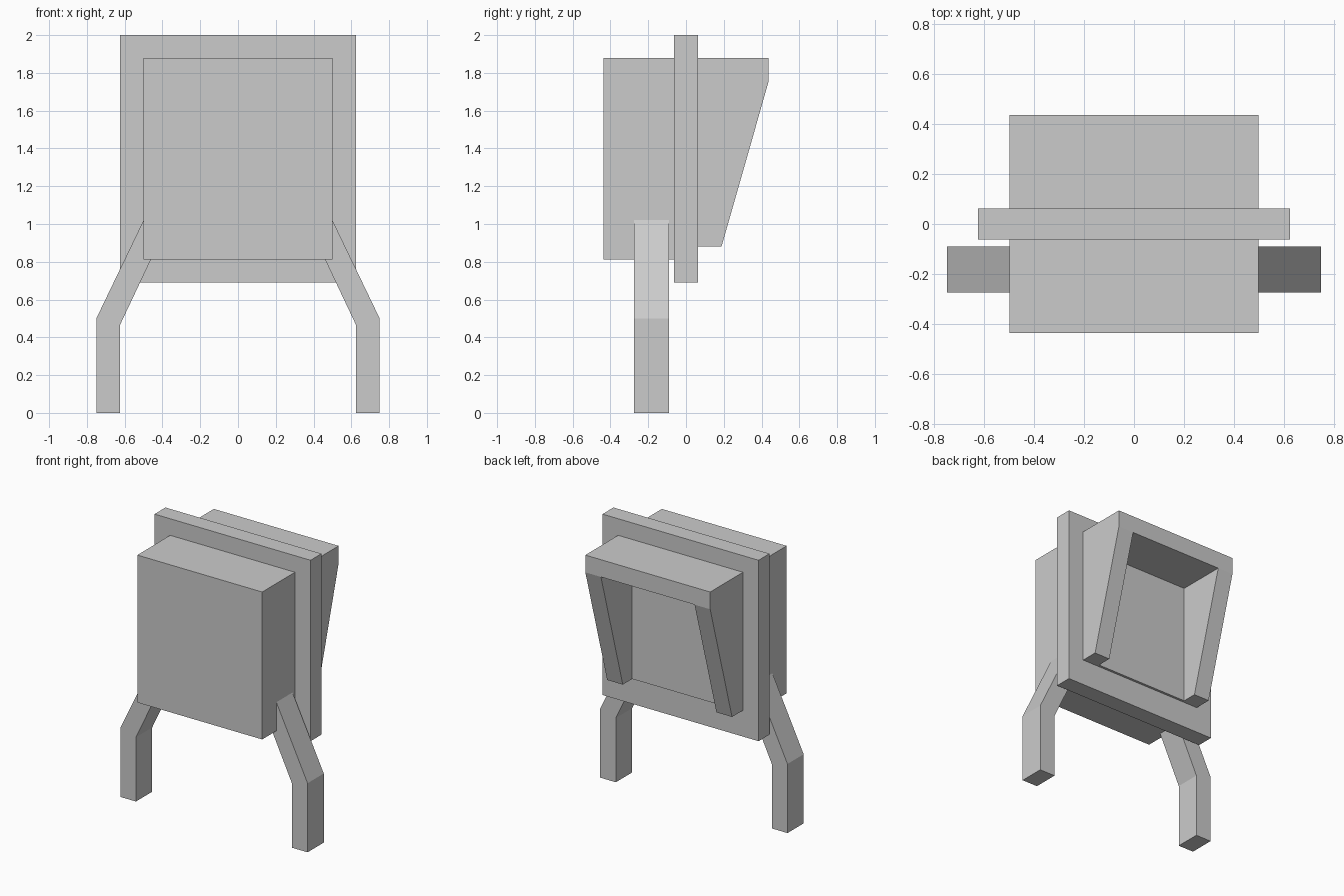
import bpy, bmesh
from mathutils import Vector

if "Cube" in bpy.data.objects:
    bpy.data.objects.remove(bpy.data.objects["Cube"])


def prism(name, points, axis, lo, hi):
    """Extrude a 2D profile along x (points are y,z) or along y (points are x,z)."""
    def place(p, d):
        return (d, p[0], p[1]) if axis == "x" else (p[0], d, p[1])
    bm = bmesh.new()
    face = bm.faces.new([bm.verts.new(place(p, lo)) for p in points])
    new = bmesh.ops.extrude_face_region(bm, geom=[face])["geom"]
    step = Vector((hi - lo, 0, 0)) if axis == "x" else Vector((0, hi - lo, 0))
    bmesh.ops.translate(bm, vec=step, verts=[v for v in new if isinstance(v, bmesh.types.BMVert)])
    bmesh.ops.recalc_face_normals(bm, faces=bm.faces)
    mesh = bpy.data.meshes.new(name)
    bm.to_mesh(mesh)
    bm.free()
    obj = bpy.data.objects.new(name, mesh)
    bpy.context.collection.objects.link(obj)
    return obj


def box(name, x, y, z):
    return prism(name, [(y[0], z[0]), (y[1], z[0]), (y[1], z[1]), (y[0], z[1])], "x", *x)


# Flat middle panel and the solid box in front of it
box("middle_panel", (-0.625, 0.625), (-0.0625, 0.0625), (0.69, 2.0))
box("front_box", (-0.5, 0.5), (-0.4375, -0.0625), (0.8125, 1.88))

# Rear hood with sloping cheeks, hollowed from behind and below
hood = prism("rear_hood", [(0.0625, 0.88), (0.1875, 0.88), (0.4375, 1.755),
                           (0.4375, 1.88), (0.0625, 1.88)], "x", -0.5, 0.5)
cutter = box("hood_cutter", (-0.375, 0.375), (0.08, 0.7), (0.7, 1.755))
cut = hood.modifiers.new("hollow", "BOOLEAN")
cut.operation = "DIFFERENCE"
cut.solver = "EXACT"
cut.object = cutter

# Apply the hollow and remove the cutter
bpy.context.view_layer.objects.active = hood
bpy.ops.object.modifier_apply(modifier=cut.name)
bpy.data.objects.remove(cutter)

# Bent legs, rooted in the sides of the front box
for side, s in (("left", -1), ("right", 1)):
    profile = [(0.625, 0), (0.75, 0), (0.75, 0.5), (0.5, 1.02), (0.45, 0.99),
               (0.45, 0.835), (0.625, 0.465)]
    prism(side + "_leg", [(s * x, z) for x, z in profile], "y", -0.275, -0.09)
